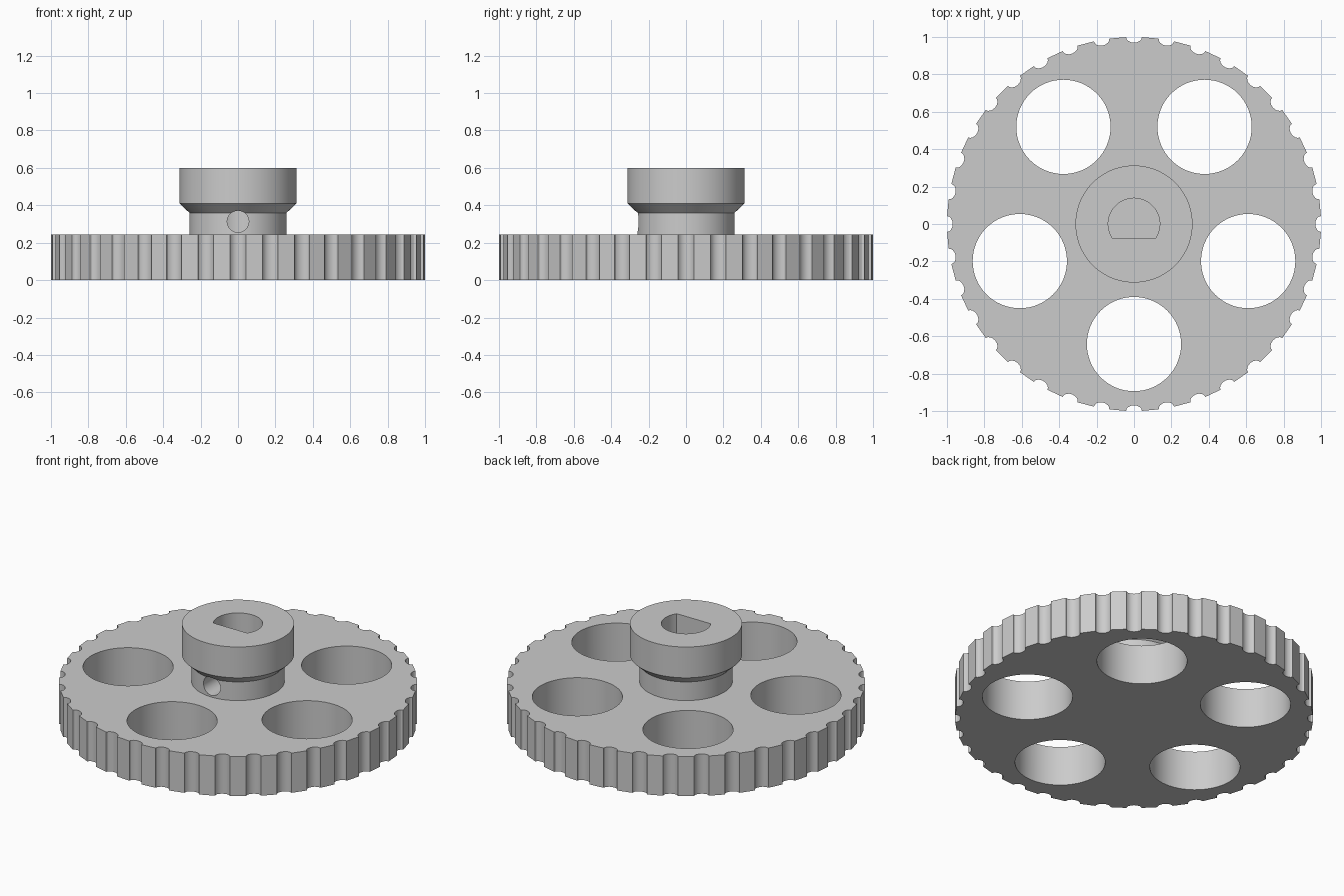
import bpy, bmesh
from math import cos, sin, pi, radians, sqrt, asin
from mathutils import Matrix, Vector

cube = bpy.data.objects.get("Cube")
if cube:
    bpy.data.objects.remove(cube)

GREY = (0.6, 0.6, 0.6, 1.0)
grey = bpy.data.materials.new("plain grey")
grey.use_nodes = True
grey.diffuse_color = GREY
grey.node_tree.nodes["Principled BSDF"].inputs["Base Color"].default_value = GREY


def prism(name, outline, z0, z1):
    """Extrude a closed 2D outline between two heights."""
    bm = bmesh.new()
    face = bm.faces.new([bm.verts.new((x, y, z0)) for x, y in outline])
    top = bmesh.ops.extrude_face_region(bm, geom=[face])["geom"]
    bmesh.ops.translate(bm, vec=(0, 0, z1 - z0),
                        verts=[v for v in top if isinstance(v, bmesh.types.BMVert)])
    return finish(name, bm)


def lathe(name, profile, segments):
    """Stack rings of (radius, height) into a closed turned solid."""
    bm = bmesh.new()
    rings = [[bm.verts.new((r * cos(2 * pi * i / segments), r * sin(2 * pi * i / segments), z))
              for i in range(segments)] for r, z in profile]
    for low, high in zip(rings, rings[1:]):
        for i in range(segments):
            j = (i + 1) % segments
            bm.faces.new((low[i], low[j], high[j], high[i]))
    bm.faces.new(rings[0])
    bm.faces.new(rings[-1])
    return finish(name, bm)


def finish(name, bm):
    bmesh.ops.recalc_face_normals(bm, faces=bm.faces)
    mesh = bpy.data.meshes.new(name)
    bm.to_mesh(mesh)
    bm.free()
    mesh.materials.append(grey)
    obj = bpy.data.objects.new(name, mesh)
    bpy.context.collection.objects.link(obj)
    return obj


def arc(radius, start, end, steps, centre=(0, 0)):
    return [(centre[0] + radius * cos(start + (end - start) * i / steps),
             centre[1] + radius * sin(start + (end - start) * i / steps))
            for i in range(steps + 1)]


def cut(obj, cutters):
    bpy.context.view_layer.objects.active = obj
    for cutter in cutters:
        mod = obj.modifiers.new("cut", "BOOLEAN")
        mod.operation = "DIFFERENCE"
        mod.solver = "EXACT"
        mod.object = cutter
        bpy.ops.object.modifier_apply(modifier=mod.name)


# Toothed rim outline: flat lands separated by shallow round grooves
TEETH = 36
groove_half, groove_depth = 0.042, 0.03
rim = []
for t in range(TEETH):
    turn = Matrix.Rotation(2 * pi * t / TEETH, 2)
    for i in range(9):
        a = pi * i / 8
        y = -groove_half * cos(a)
        x = sqrt(1 - groove_half ** 2) - groove_depth * sin(a)
        rim.append(tuple(turn @ Vector((x, y))))
wheel = prism("toothed_wheel", rim, 0, 0.245)

# Hub with a narrow neck and a flared collar
hub = lathe("hub", [(0.26, 0.22), (0.26, 0.36), (0.313, 0.41), (0.313, 0.6)], 72)

# Five lightening holes
holes = []
for k in range(5):
    a = radians(-90 + 72 * k)
    outline = arc(0.252, 0, 2 * pi, 64, (0.642 * cos(a), 0.642 * sin(a)))[:-1]
    holes.append(prism("lightening_hole_cutter", outline, -0.1, 0.4))

# D-shaped blind shaft bore
flat = asin(0.075 / 0.138)
bore = prism("bore_cutter", arc(0.138, -flat, pi + flat, 40), 0.2, 0.8)

# Set screw hole running from the front into the bore
screw = prism("screw_hole_cutter", arc(0.058, 0, 2 * pi, 32)[:-1], 0, 0.4)
screw.data.transform(Matrix.Translation((0, 0, 0.313)) @ Matrix.Rotation(pi / 2, 4, "X"))

cut(wheel, holes + [bore])
cut(hub, [bore, screw])
for cutter in holes + [bore, screw]:
    bpy.data.objects.remove(cutter)

# Smooth round walls, crisp edges
for obj in (wheel, hub):
    bpy.ops.object.select_all(action="DESELECT")
    obj.select_set(True)
    bpy.context.view_layer.objects.active = obj
    bpy.ops.object.shade_smooth_by_angle(angle=radians(25))
